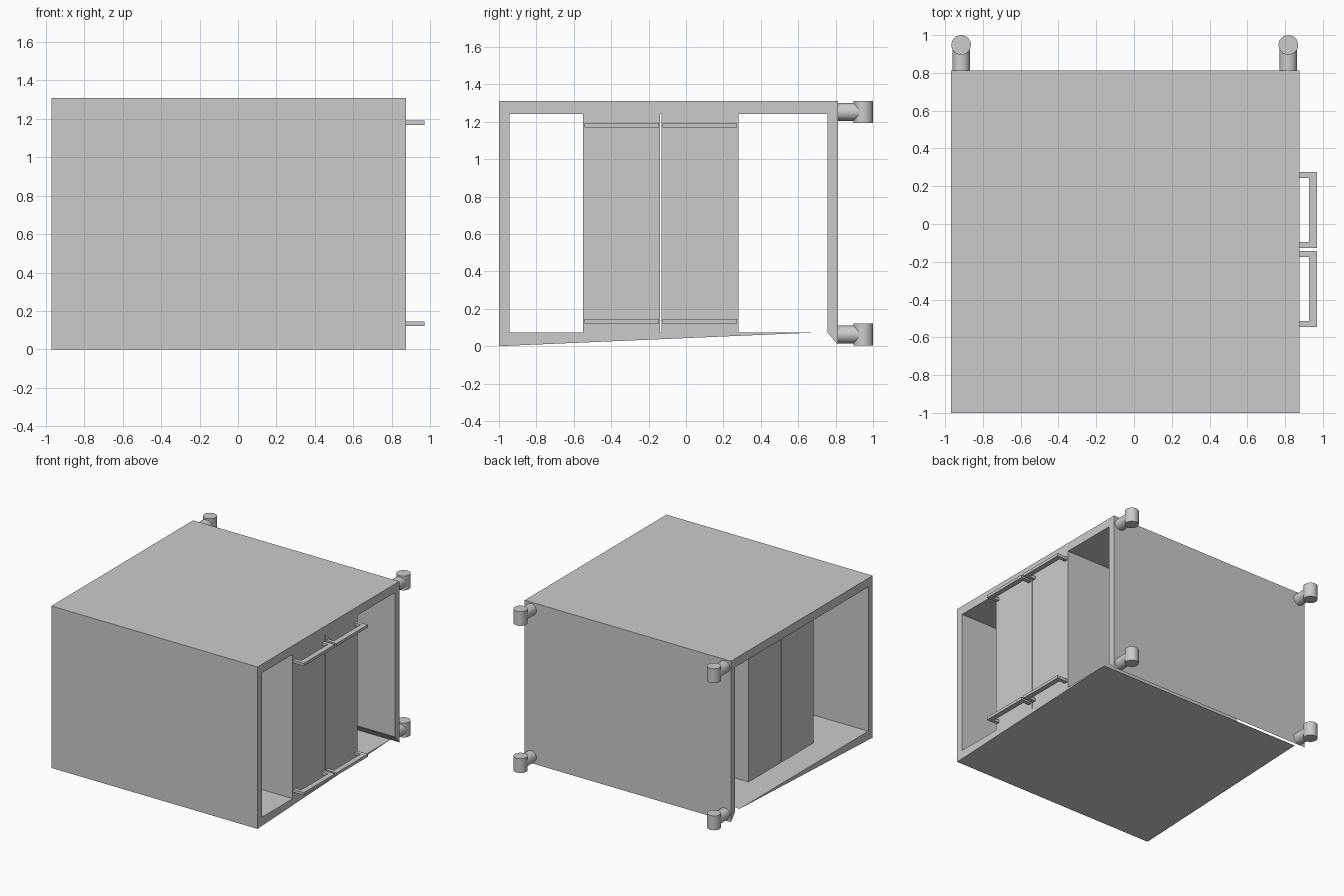
import bpy, bmesh, math

if "Cube" in bpy.data.objects:
    bpy.data.objects.remove(bpy.data.objects["Cube"])


def extrude_profile(name, pts, depth):
    """Extrude a closed 3D outline by the vector depth."""
    bm = bmesh.new()
    face = bm.faces.new([bm.verts.new(p) for p in pts])
    res = bmesh.ops.extrude_face_region(bm, geom=[face])
    moved = [g for g in res["geom"] if isinstance(g, bmesh.types.BMVert)]
    bmesh.ops.translate(bm, verts=moved, vec=depth)
    bmesh.ops.recalc_face_normals(bm, faces=bm.faces)
    me = bpy.data.meshes.new(name)
    bm.to_mesh(me)
    bm.free()
    ob = bpy.data.objects.new(name, me)
    bpy.context.collection.objects.link(ob)
    return ob


def cylinder(name, r, depth, loc, rot=(0, 0, 0)):
    bpy.ops.mesh.primitive_cylinder_add(vertices=32, radius=r, depth=depth,
                                        location=loc, rotation=rot)
    bpy.context.object.name = name
    bpy.ops.object.shade_smooth_by_angle(angle=math.radians(35))


X0, X1 = -0.97, 0.875

# Housing: sleeve open at both ends, with a tapering floor
outline = [(-1, 0), (-1, 1.31), (0.812, 1.31), (0.812, 0.008), (0.756, 0.073),
           (0.756, 1.24), (-0.944, 1.24), (-0.944, 0.073), (0.70, 0.073)]
extrude_profile("housing", [(X0, y, z) for y, z in outline], (X1 - X0, 0, 0))

for side, y0, y1 in (("front", -0.55, -0.138), ("back", -0.132, 0.28)):
    # Inner module, flush with the right opening
    extrude_profile(side + "_module",
                    [(-0.757, y0, 0.073), (X1, y0, 0.073),
                     (X1, y1, 0.073), (-0.757, y1, 0.073)], (0, 0, 1.167))

    # U-shaped handles near the top and bottom of each module
    a, b, t = y0 + 0.006, y1 - 0.006, 0.03
    for level, z in (("lower", 0.122), ("upper", 1.168)):
        u = [(X1, a), (0.97, a), (0.97, b), (X1, b), (X1, b - t),
             (0.927, b - t), (0.927, a + t), (X1, a + t)]
        extrude_profile(f"{side}_{level}_handle", [(x, y, z) for x, y in u], (0, 0, 0.023))

# Feet on the back: horizontal stem and upright end cylinder
for x in (-0.915, 0.817):
    for z in (0.062, 1.252):
        cylinder("foot_stem", 0.047, 0.137, (x, 0.8795, z), (math.pi / 2, 0, 0))
        cylinder("foot_cap", 0.052, 0.116, (x, 0.948, z))
